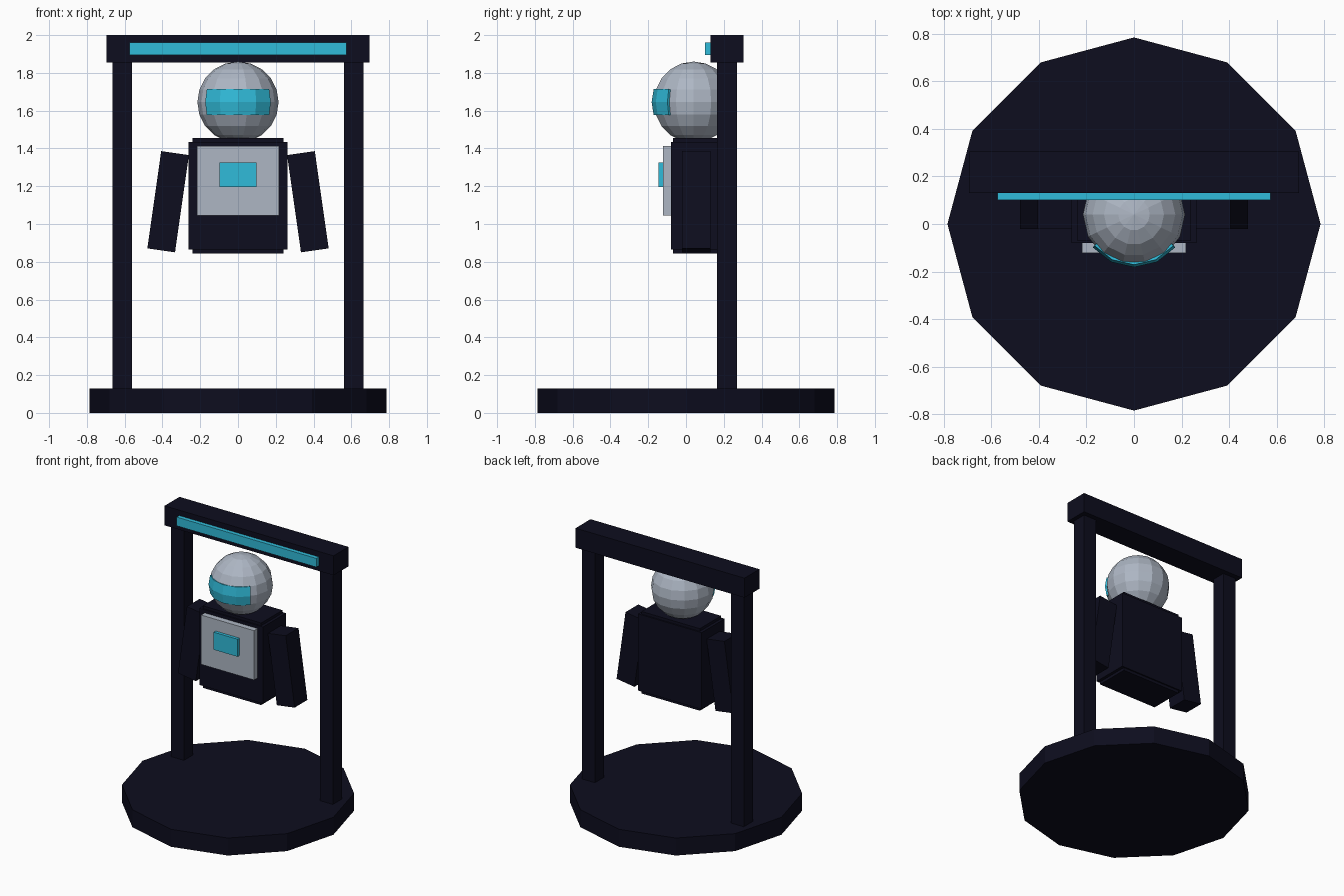
import bpy
import bmesh
from math import sin, cos, pi, radians
from mathutils import Matrix, Vector

cube = bpy.data.objects.get("Cube")
if cube:
    bpy.data.objects.remove(cube, do_unlink=True)


def material(name, rgb):
    m = bpy.data.materials.new(name)
    m.use_nodes = True
    m.diffuse_color = (*rgb, 1)
    m.node_tree.nodes["Principled BSDF"].inputs["Base Color"].default_value = (*rgb, 1)
    return m


navy = material("dark navy", (0.004, 0.004, 0.013))
grey = material("light grey", (0.42, 0.47, 0.55))
cyan = material("bright cyan", (0.03, 0.5, 0.7))


def finish(name, bm, mat):
    bmesh.ops.recalc_face_normals(bm, faces=bm.faces)
    mesh = bpy.data.meshes.new(name)
    bm.to_mesh(mesh)
    bm.free()
    mesh.materials.append(mat)
    obj = bpy.data.objects.new(name, mesh)
    bpy.context.collection.objects.link(obj)
    return obj


def add_box(bm, x, y, z):
    """Add a box spanning the given (low, high) ranges."""
    ranges = (x, y, z)
    size = [b - a for a, b in ranges]
    mid = Vector([(a + b) / 2 for a, b in ranges])
    bmesh.ops.create_cube(bm, size=1,
                          matrix=Matrix.Translation(mid) @ Matrix.Diagonal((*size, 1)))


def box(name, x, y, z, mat):
    bm = bmesh.new()
    add_box(bm, x, y, z)
    return finish(name, bm, mat)


# Twelve-sided base
bm = bmesh.new()
bmesh.ops.create_cone(bm, cap_ends=True, segments=12, radius1=0.785, radius2=0.785,
                      depth=0.13, matrix=Matrix.Translation((0, 0, 0.065)))
finish("base", bm, navy)

# Gantry frame with light strip
for side, s in (("left", 1), ("right", -1)):
    box(side + "_post", sorted((s * 0.56, s * 0.665)), (0.165, 0.27), (0.12, 1.87), navy)
box("top_beam", (-0.695, 0.695), (0.13, 0.305), (1.855, 2), navy)
box("light_strip", (-0.575, 0.575), (0.1, 0.135), (1.895, 1.96), cyan)

# Torso with stepped edges
bm = bmesh.new()
add_box(bm, (-0.262, 0.262), (-0.08, 0.19), (0.865, 1.435))
add_box(bm, (-0.24, 0.24), (-0.07, 0.18), (0.845, 1.455))
finish("torso", bm, navy)
box("chest_panel", (-0.218, 0.218), (-0.122, -0.07), (1.045, 1.412), grey)
box("chest_light", (-0.098, 0.098), (-0.145, -0.115), (1.195, 1.325), cyan)

# Arms splayed outward
for side, s in (("left", 1), ("right", -1)):
    arm = box(side + "_arm", (-0.074, 0.074), (-0.075, 0.075), (-0.26, 0.26), navy)
    arm.location = (s * 0.37, 0.055, 1.118)
    arm.rotation_euler.y = radians(-8.1 * s)

# Faceted head
SEGMENTS, RINGS = 14, 10
centre = Vector((0, 0.04, 1.645))
bm = bmesh.new()
bmesh.ops.create_uvsphere(bm, u_segments=SEGMENTS, v_segments=RINGS, radius=0.215)
bmesh.ops.rotate(bm, verts=bm.verts, matrix=Matrix.Rotation(pi / 2, 3, 'Z'))
bmesh.ops.translate(bm, verts=bm.verts, vec=centre)
finish("head", bm, grey)

# Visor: a raised patch following the head facets
bm = bmesh.new()
rows = []
for j in (-1, 0, 1):
    lat = j * pi / RINGS
    row = []
    for i in range(-2, 3):
        lon = i * 2 * pi / SEGMENTS
        direction = Vector((sin(lon) * cos(lat), -cos(lon) * cos(lat), sin(lat)))
        row.append(bm.verts.new(centre + 0.222 * direction))
    rows.append(row)
for low, high in zip(rows, rows[1:]):
    for i in range(4):
        bm.faces.new((low[i], low[i + 1], high[i + 1], high[i]))
visor = finish("visor", bm, cyan)
shell = visor.modifiers.new("thickness", 'SOLIDIFY')
shell.thickness = 0.02
shell.offset = -1
